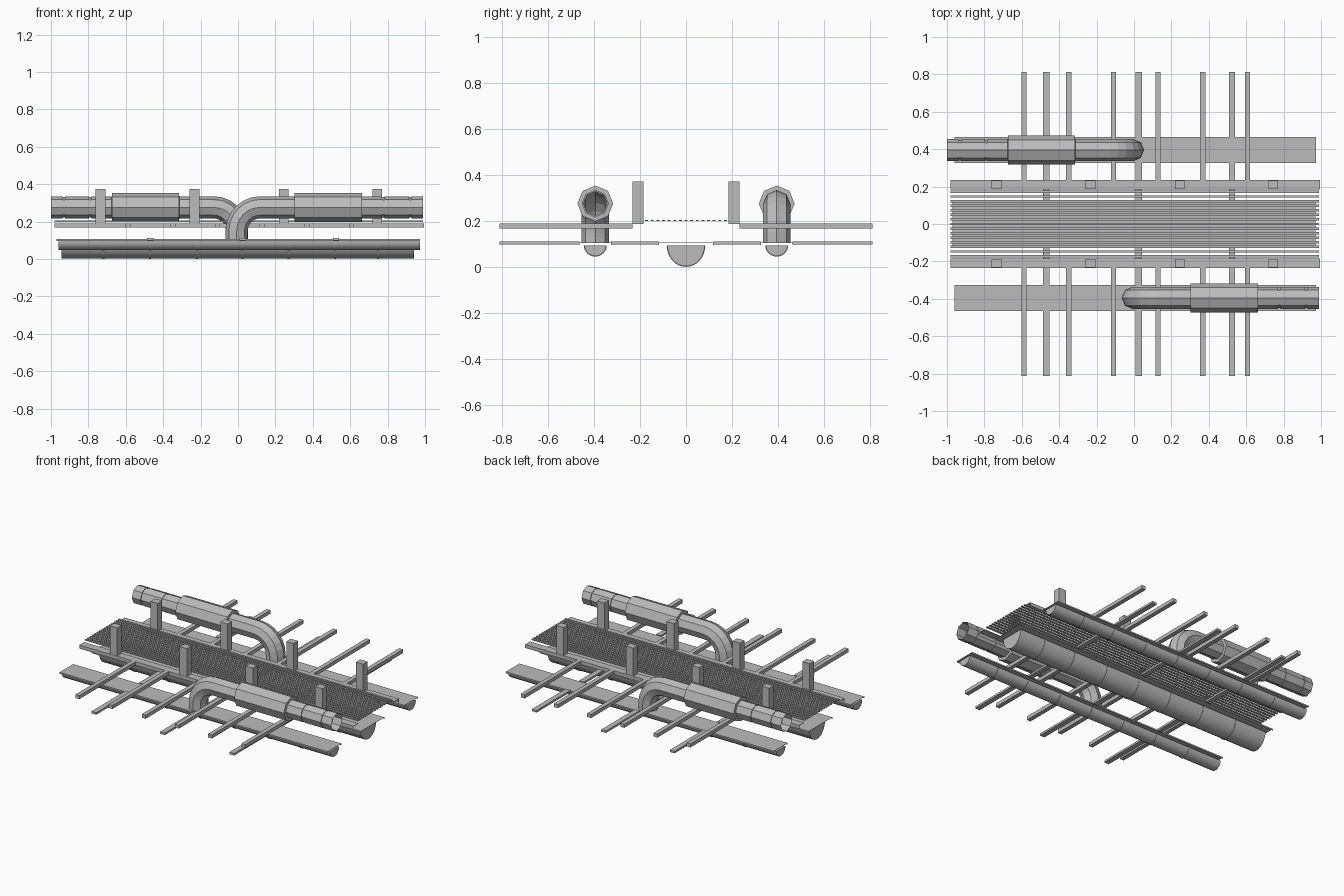
import bpy, bmesh, math
from mathutils import Vector

cube = bpy.data.objects.get("Cube")
if cube:
    bpy.data.objects.remove(cube, do_unlink=True)

GREY = (0.5, 0.5, 0.5, 1)
mat = bpy.data.materials.new("plain grey")
mat.use_nodes = True
mat.diffuse_color = GREY
bsdf = mat.node_tree.nodes["Principled BSDF"]
bsdf.inputs["Base Color"].default_value = GREY
bsdf.inputs["Roughness"].default_value = 0.8


def finish(name, bm, smooth=False):
    bmesh.ops.recalc_face_normals(bm, faces=bm.faces)
    me = bpy.data.meshes.new(name)
    bm.to_mesh(me)
    bm.free()
    me.materials.append(mat)
    ob = bpy.data.objects.new(name, me)
    bpy.context.collection.objects.link(ob)
    if smooth:
        bpy.ops.object.select_all(action='DESELECT')
        ob.select_set(True)
        bpy.context.view_layer.objects.active = ob
        bpy.ops.object.shade_smooth_by_angle(angle=math.radians(35))
    return ob


def add_box(bm, x0, x1, y0, y1, z0, z1):
    v = bmesh.ops.create_cube(bm, size=1)["verts"]
    for p in v:
        p.co = Vector(((x0 + x1) / 2 + p.co.x * (x1 - x0),
                       (y0 + y1) / 2 + p.co.y * (y1 - y0),
                       (z0 + z1) / 2 + p.co.z * (z1 - z0)))


def boxes(name, items):
    bm = bmesh.new()
    for it in items:
        add_box(bm, *it)
    return finish(name, bm)


def span(s, a, b):
    """Mirror a y interval to the side given by s."""
    return tuple(sorted((s * a, s * b)))


# Half-round trough running along x, with slightly raised joint bands
def trough(name, yc, x0, x1, half_w, depth, top, joints):
    bm = bmesh.new()
    n = 16
    for a, b, grow in [(x0, x1, 0)] + [(j - .005, j + .005, .003) for j in joints]:
        rows = []
        for x in (a, b):
            rows.append([bm.verts.new((x, yc + (half_w + grow) * math.cos(math.pi * i / n),
                                       top - (depth + grow) * math.sin(math.pi * i / n)))
                         for i in range(n + 1)])
        for i in range(n):
            bm.faces.new((rows[0][i], rows[0][i + 1], rows[1][i + 1], rows[1][i]))
        bm.faces.new(rows[0])
        bm.faces.new(rows[1])
        bm.faces.new((rows[0][0], rows[1][0], rows[1][n], rows[0][n]))
    return finish(name, bm, True)


# Thin cover sheet with turned-down edges above a trough
def cover(name, yc, half_w, x0, x1):
    t = .0015
    return boxes(name, [(x0, x1, yc - half_w, yc + half_w, .1045, .106),
                        (x0, x1, yc - half_w, yc - half_w + t, .096, .1045),
                        (x0, x1, yc + half_w - t, yc + half_w, .096, .1045)])


joints = (-.72, -.47, -.22, .025, .27, .52, .75)
trough("centre_trough", 0, -.945, .94, .081, .091, .094, joints)
cover("centre_cover", 0, .12, -.97, .97)
for s, label in ((-1, "front"), (1, "back")):
    trough(label + "_trough", s * .395, -.96, .972, .047, .046, .094, joints)
    cover(label + "_cover", s * .395, .07, -.96, .973)

# Crossing beams: low ones are interrupted by the covers, high ones meet the rails
low, high = [], []
for s in (-1, 1):
    for x in (-.47, .025, .524):
        for a, b in ((.12, .326), (.464, .813)):
            low.append((x - .017, x + .017, *span(s, a, b), .098, .111))
    for i in range(6):
        x = -.588 + i * .239
        high.append((x - .014, x + .014, *span(s, .233, .813), .167, .19))
boxes("low_beams", low)
boxes("high_beams", high)

# Side rails (thin angle sections) and their posts
for s, label in ((-1, "front"), (1, "back")):
    boxes(label + "_rail", [(-.98, .995, *span(s, .184, .234), .188, .190),
                            (-.98, .995, *span(s, .2325, .234), .167, .190)])
    boxes(label + "_posts", [(x - .026, x + .026, *span(s, .186, .232), .19, .373)
                             for x in (-.735, -.232, .244, .745)])

# Grating bars along the walkway
boxes("grating", [(-.98, .99, y - .0065, y + .0065, .199, .205)
                  for y in [(i - 7) * .0245 for i in range(15)]])


# Eight-sided tube swept along a path of (x, z, radius) in the xz plane
def tube(name, path, yc):
    bm = bmesh.new()
    pts = [Vector((x, 0, z)) for x, z, r in path]
    rings = []
    for i, p in enumerate(pts):
        a, b = pts[max(i - 1, 0)], pts[min(i + 1, len(pts) - 1)]
        t = (b - a).normalized()
        nrm = Vector((-t.z, 0, t.x))
        r = path[i][2]
        rings.append([bm.verts.new(p + Vector((0, yc, 0))
                                   + nrm * r * math.cos(k * math.pi / 4)
                                   + Vector((0, r * math.sin(k * math.pi / 4), 0)))
                      for k in range(8)])
    for r0, r1 in zip(rings, rings[1:]):
        for k in range(8):
            bm.faces.new((r0[k], r0[(k + 1) % 8], r1[(k + 1) % 8], r1[k]))
    return finish(name, bm)


# Pipe: riser, elbow, thick sleeve, grooved open end
R, BEND, ZC, X0 = .059, .125, .276, -.007
path = [(X0, .105, R)]
for i in range(7):
    a = math.pi / 2 * i / 6
    path.append((X0 + BEND * (1 - math.cos(a)), ZC - BEND + BEND * math.sin(a), R))
path += [(.302, ZC, R), (.303, ZC, .078), (.662, ZC, .078), (.663, ZC, R)]
for g in (.777, .92):
    path += [(g - .007, ZC, R), (g - .006, ZC, .052), (g + .006, ZC, .052), (g + .007, ZC, R)]
path += [(.988, ZC, R), (.988, ZC, .052), (.70, ZC, .052)]
# The lining turns back on itself, so it is built as a separate sleeve
tube("front_pipe", path[:-2], -.395)
tube("front_pipe_lining", [(.70, ZC, .055), (.987, ZC, .055)], -.395)

# Opposite pipe is the same run turned half round
for part in ("pipe", "pipe_lining"):
    src = bpy.data.objects["front_" + part]
    dup = src.copy()
    dup.data = src.data.copy()
    dup.name = "back_" + part
    dup.rotation_euler.z = math.pi
    dup.location.x = -.012
    bpy.context.collection.objects.link(dup)
